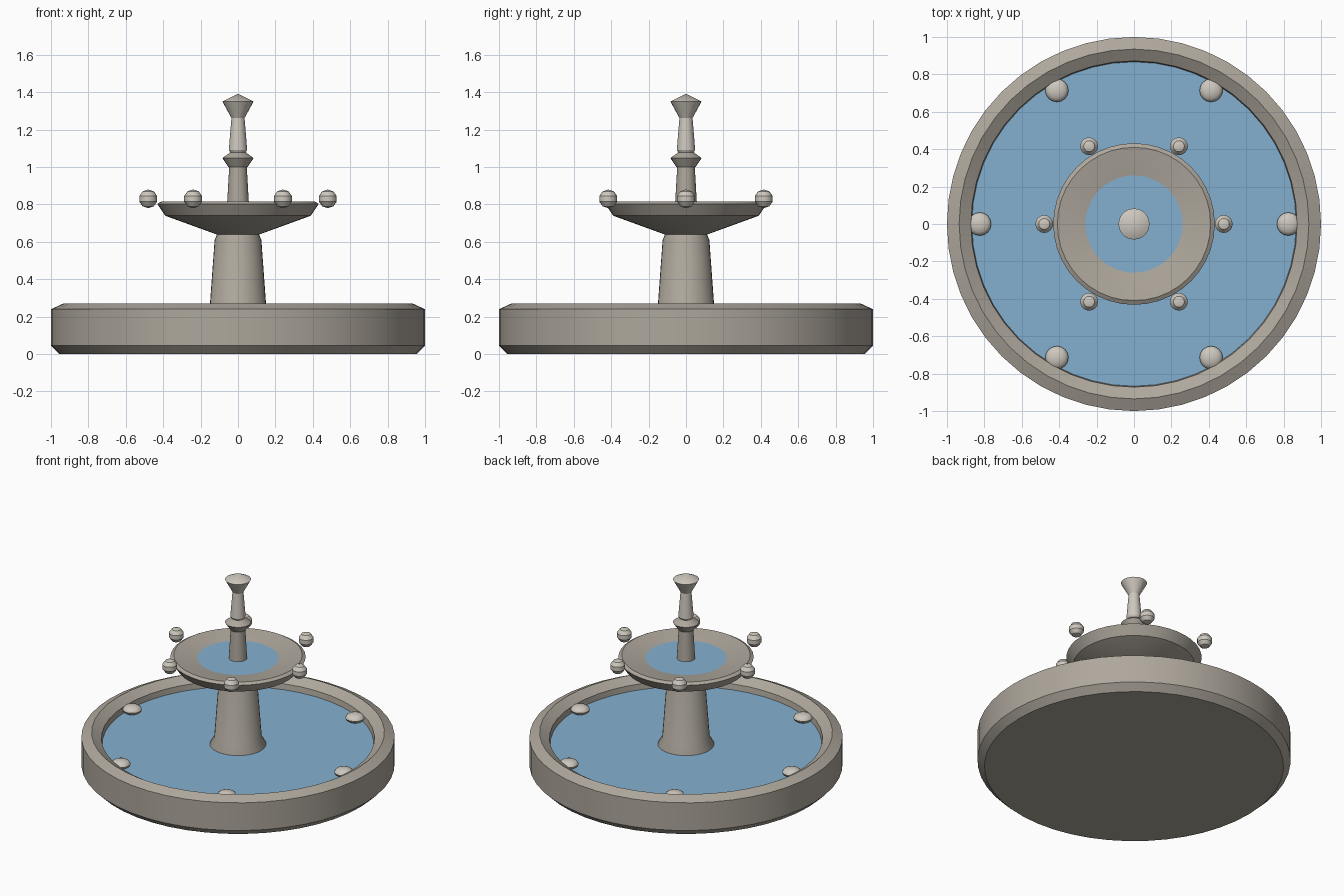
import bpy, bmesh, math

if "Cube" in bpy.data.objects:
    bpy.data.objects.remove(bpy.data.objects["Cube"])


def mat(name, srgb):
    m = bpy.data.materials.new(name)
    lin = [(c / 255 / 12.92) if c < 11 else ((c / 255 + 0.055) / 1.055) ** 2.4 for c in srgb]
    m.diffuse_color = (*lin, 1)
    m.use_nodes = True
    m.node_tree.nodes["Principled BSDF"].inputs["Base Color"].default_value = m.diffuse_color
    return m


STONE = mat("warm_grey_stone", (174, 167, 156))
PALE = mat("pale_stone", (206, 200, 190))
WATER = mat("water_blue", (132, 176, 207))


def lathe(name, profile, material, segs=32, loc=(0, 0, 0), angle=30):
    """Spin an (r, z) profile, listed bottom to top, about the z axis."""
    bm = bmesh.new()
    rings = []
    for r, z in profile:
        if r < 1e-6:
            rings.append([bm.verts.new((0, 0, z))])
        else:
            rings.append([bm.verts.new((r * math.cos(2 * math.pi * i / segs),
                                        r * math.sin(2 * math.pi * i / segs), z))
                          for i in range(segs)])
    for a, b in zip(rings, rings[1:]):
        for i in range(segs):
            j = (i + 1) % segs
            if len(a) == 1:
                bm.faces.new((a[0], b[j], b[i]))
            elif len(b) == 1:
                bm.faces.new((a[i], a[j], b[0]))
            else:
                bm.faces.new((a[i], a[j], b[j], b[i]))
    bmesh.ops.recalc_face_normals(bm, faces=bm.faces)
    me = bpy.data.meshes.new(name)
    bm.to_mesh(me)
    bm.free()
    me.materials.append(material)
    me.shade_smooth()
    me.set_sharp_from_angle(angle=math.radians(angle))
    ob = bpy.data.objects.new(name, me)
    ob.location = loc
    bpy.context.collection.objects.link(ob)
    return ob


def ball_profile(r, h, rings):
    return [(r * math.sin(math.pi * k / rings), -h * math.cos(math.pi * k / rings))
            for k in range(rings + 1)]


# Lower basin with chamfered rim and sloped inner lip
lathe("basin", [(0, 0), (0.955, 0), (1, 0.045), (1, 0.24), (0.935, 0.27),
                (0.872, 0.23), (0.862, 0.15), (0, 0.15)], STONE, 48)
lathe("basin_water", [(0, 0.16), (0.867, 0.16), (0.867, 0.19), (0, 0.19)], WATER, 48)

# Flared pedestal
lathe("pedestal", [(0, 0.16), (0.18, 0.16), (0.18, 0.19), (0.152, 0.24),
                   (0.125, 0.61), (0.11, 0.645), (0, 0.645)], STONE)

# Upper bowl and its water
lathe("upper_bowl", [(0, 0.635), (0.11, 0.638), (0.39, 0.74), (0.432, 0.803),
                     (0.41, 0.816), (0.26, 0.793), (0.15, 0.77), (0, 0.77)], STONE, 40)
lathe("upper_water", [(0, 0.775), (0.18, 0.775), (0.26, 0.795), (0, 0.795)], WATER, 40)

# Post with collar, then finial
lathe("post", [(0, 0.77), (0.06, 0.775), (0.047, 1.0), (0, 1.0)], STONE, 24)
lathe("collar", [(0, 1.0), (0.052, 1.0), (0.083, 1.048), (0.04, 1.08), (0, 1.08)], STONE, 24)
lathe("finial", [(0, 1.07), (0.04, 1.075), (0.049, 1.092), (0.035, 1.262),
                 (0.083, 1.35), (0, 1.392)], PALE, 24)

# Six balls round the bowl and six flattened stones in the basin
for k in range(6):
    a = k * math.pi / 3
    c, s = math.cos(a), math.sin(a)
    lathe(f"bowl_ball_{k + 1}", ball_profile(0.05, 0.05, 5), PALE, 16,
          (0.48 * c, 0.48 * s, 0.83))
    lathe(f"basin_stone_{k + 1}", ball_profile(0.062, 0.03, 8), PALE, 16,
          (0.825 * c, 0.825 * s, 0.213), 40)
